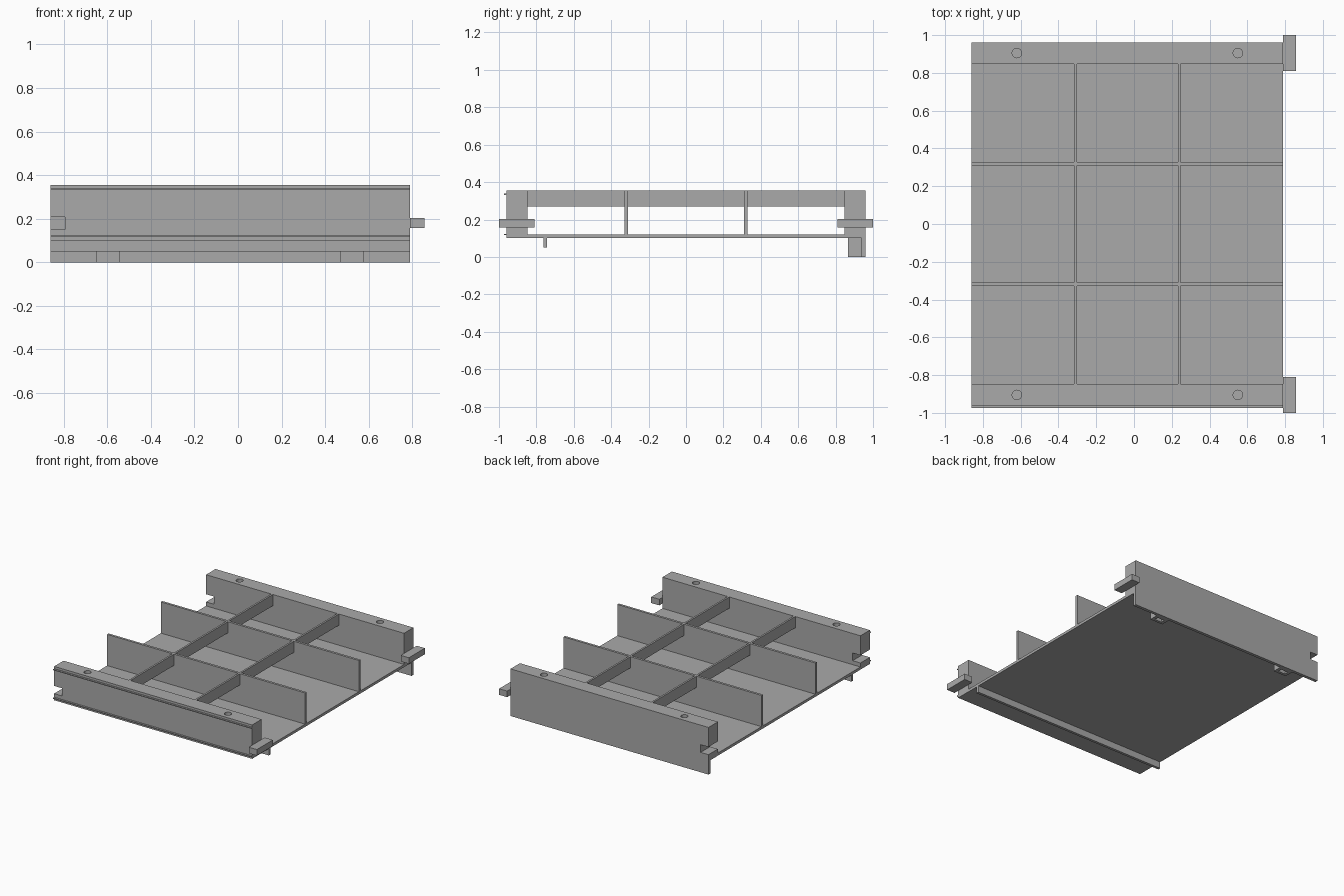
import bpy, bmesh
from mathutils import Matrix, Vector

old = bpy.data.objects.get("Cube")
if old:
    bpy.data.objects.remove(old, do_unlink=True)

grey = bpy.data.materials.new("plain grey")
grey.use_nodes = True
COLOUR = (0.4, 0.4, 0.4, 1)
grey.diffuse_color = COLOUR
grey.node_tree.nodes["Principled BSDF"].inputs["Base Color"].default_value = COLOUR

X0, X1 = -0.86, 0.79          # ends of the tray
FLOOR, TOP = 0.12, 0.355      # floor surface and rim height
WALL_IN, WALL_OUT = 0.848, 0.96


def finish(name, bm):
    bmesh.ops.recalc_face_normals(bm, faces=bm.faces)
    mesh = bpy.data.meshes.new(name)
    bm.to_mesh(mesh)
    bm.free()
    mesh.materials.append(grey)
    ob = bpy.data.objects.new(name, mesh)
    bpy.context.collection.objects.link(ob)
    return ob


def box(name, x, y, z):
    lo, hi = Vector((x[0], y[0], z[0])), Vector((x[1], y[1], z[1]))
    bm = bmesh.new()
    bmesh.ops.create_cube(bm, size=1, matrix=Matrix.Translation((lo + hi) / 2)
                          @ Matrix.Diagonal((*(hi - lo), 1)))
    return finish(name, bm)


def cut(ob, cutter):
    cutter.hide_render = True
    mod = ob.modifiers.new("cut", "BOOLEAN")
    mod.operation = "DIFFERENCE"
    mod.solver = "EXACT"
    mod.object = cutter
    bpy.context.view_layer.objects.active = ob
    bpy.ops.object.modifier_apply(modifier=mod.name)
    bpy.data.objects.remove(cutter, do_unlink=True)


# Tray body: one side profile (y, z) swept along x, with walls, floor, lip and skirt
R = -0.974                    # front edge of the two thin ridges
profile = [
    (-WALL_OUT, 0.10), (-0.762, 0.10), (-0.762, 0.05), (-0.742, 0.05), (-0.742, 0.10),
    (0.937, 0.10), (0.937, 0), (WALL_OUT, 0), (WALL_OUT, TOP), (WALL_IN, TOP),
    (WALL_IN, FLOOR), (-WALL_IN, FLOOR), (-WALL_IN, TOP), (-WALL_OUT, TOP),
    (-WALL_OUT, 0.338), (R, 0.338), (R, 0.332), (-WALL_OUT, 0.332),
    (-WALL_OUT, 0.123), (R, 0.123), (R, 0.117), (-WALL_OUT, 0.117),
]
bm = bmesh.new()
face = bm.faces.new([bm.verts.new((X0, y, z)) for y, z in profile])
swept = bmesh.ops.extrude_face_region(bm, geom=[face])["geom"]
bmesh.ops.translate(bm, vec=(X1 - X0, 0, 0),
                    verts=[v for v in swept if isinstance(v, bmesh.types.BMVert)])
body = finish("tray_body", bm)

# Slots in the right end of both walls, and blind round holes in their tops
cut(body, box("slot_cutter", (X0 - 0.1, -0.795), (-1.1, 1.1), (0.15, 0.208)))
for x in (-0.62, 0.55):
    for y in (-0.905, 0.905):
        bm = bmesh.new()
        bmesh.ops.create_cone(bm, cap_ends=True, segments=32, radius1=0.025, radius2=0.025,
                              depth=0.2, matrix=Matrix.Translation((x, y, TOP)))
        cut(body, finish("hole_cutter", bm))

# Tall dividers along the tray, and shallow ones across it
for y, label in ((-0.32, "front"), (0.32, "back")):
    box(f"{label}_long_divider", (X0, X1), (y - 0.009, y + 0.009), (FLOOR, TOP))
for x, label in ((-0.31, "right"), (0.24, "left")):
    box(f"{label}_cross_divider", (x - 0.007, x + 0.007), (-WALL_IN, WALL_IN), (0.27, TOP))

# Connector pegs on the left end
for y, label in ((-0.905, "front"), (0.905, "back")):
    box(f"{label}_peg", (X1, 0.857), (y - 0.095, y + 0.095), (0.157, 0.203))

# Hollow clips inside the back skirt
for x, label in ((-0.595, "right"), (0.525, "left")):
    clip = box(f"{label}_clip", (x - 0.054, x + 0.054), (0.867, 0.937), (0, 0.10))
    cut(clip, box("clip_cutter", (x - 0.03, x + 0.03), (0.887, 0.917), (-0.05, 0.08)))
